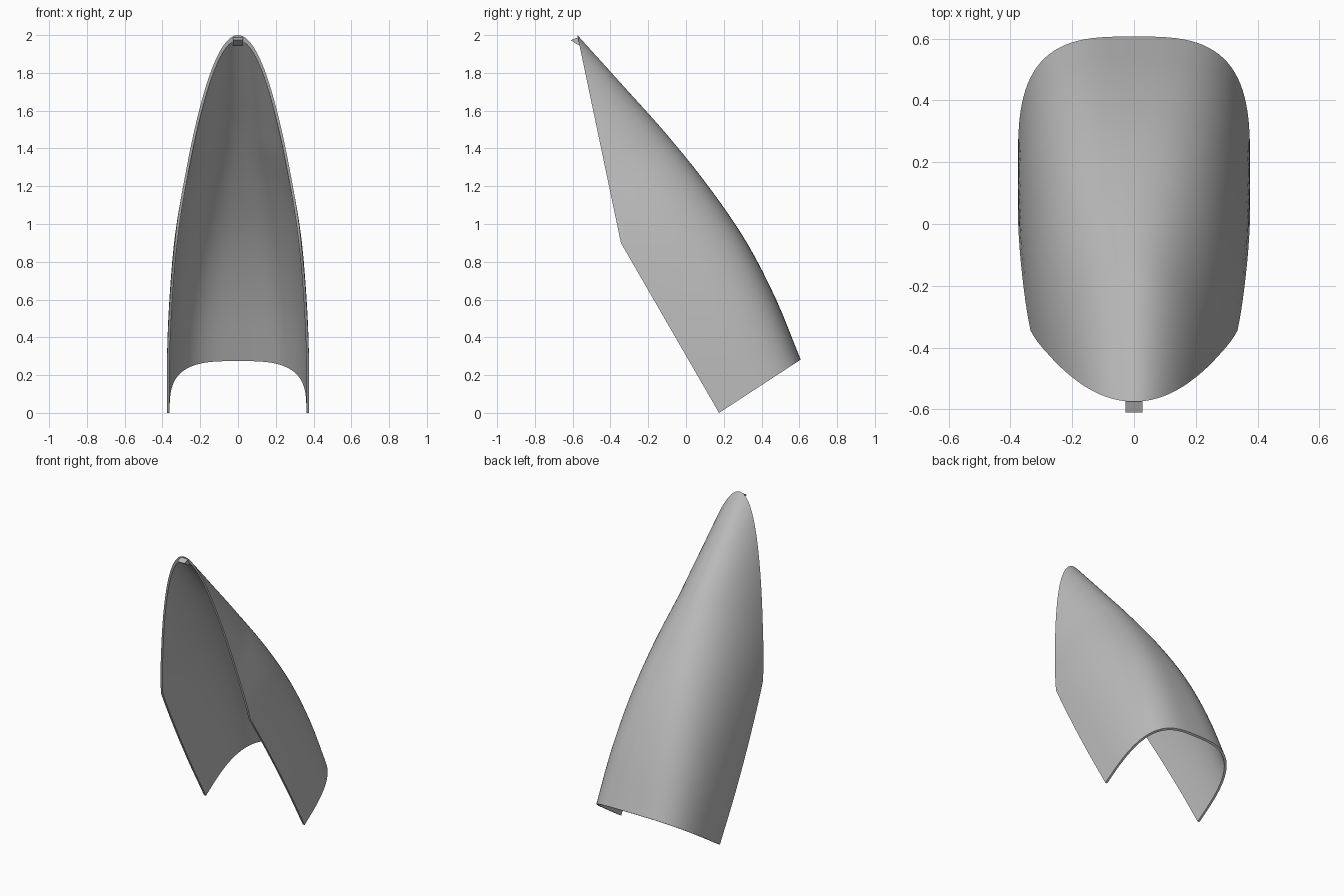
import bpy, bmesh, math
from mathutils import Vector

cube = bpy.data.objects.get("Cube")
if cube:
    bpy.data.objects.remove(cube, do_unlink=True)

grey = bpy.data.materials.new("mid_grey")
grey.use_nodes = True
colour = (0.5, 0.5, 0.5, 1)
grey.diffuse_color = colour
grey.node_tree.nodes["Principled BSDF"].inputs["Base Color"].default_value = colour

# Shell proportions along its tilted axis, at even steps
STEP = 0.35
HEIGHT = [0.515, 0.562, 0.578, 0.553, 0.50, 0.427, 0.352]
WIDTH = [0.376, 0.375, 0.361, 0.334, 0.285, 0.236, 0.19]
CORNER, TIP, CUT_SLOPE = 1.039, 2.107, 0.328
WALL = 0.014
ORIGIN = Vector((0, 0.175, 0))
AXIS = Vector((0, -0.5, 0.866))
UP = Vector((0, 0.866, 0.5))
BODY, NOSE, AROUND = 12, 28, 48


def smooth_value(table, u):
    """Catmull-Rom lookup with straight ends."""
    k = min(int(u / STEP), len(table) - 2)
    t = u / STEP - k
    b, c = table[k], table[k + 1]
    a = table[k - 1] if k else 2 * b - c
    d = table[k + 2] if k + 2 < len(table) else 2 * c - b
    return b + t * ((c - a) + t * ((2 * a - 5 * b + 4 * c - d) + t * (3 * b - a - 3 * c + d))) / 2


def station_list(end):
    back = [CORNER * i / BODY for i in range(BODY)]
    front = [CORNER + (end - CORNER) * (1 - (1 - i / NOSE) ** 2) for i in range(NOSE + 1)]
    return back + front


def make_layer(bm, inset):
    """Grid of superellipse arches, trimmed by the slanted front plane."""
    rows = []
    end = TIP - inset / 0.54
    for u in station_list(end):
        h = smooth_value(HEIGHT, u) - inset
        w = smooth_value(WIDTH, u) - inset
        n = 2 + 1.2 * max(0, 1 - u / 1.4)
        low = min(1, max(0, (u - CORNER) * CUT_SLOPE) / h)
        if u == end:
            low = 1
        start = math.asin(low ** (n / 2))
        row = []
        for j in range(AROUND + 1):
            a = start + (math.pi - 2 * start) * j / AROUND
            c, s = math.cos(a), max(0, math.sin(a))
            x = math.copysign(w * abs(c) ** (2 / n), c)
            v = h * s ** (2 / n)
            skew = 0.055 * v * max(0, 1 - u)
            row.append(bm.verts.new(ORIGIN + AXIS * (u + skew) + UP * v + Vector((x, 0, 0))))
        rows.append(row)
    for r, q in zip(rows, rows[1:]):
        for j in range(AROUND):
            bm.faces.new((r[j], r[j + 1], q[j + 1], q[j]))
    # Open border: left edge up to the tip, right edge down, rear arch
    return ([r[0] for r in rows] + [r[-1] for r in reversed(rows)]
            + list(reversed(rows[0]))[1:-1])


def finish(bm, name):
    bmesh.ops.remove_doubles(bm, verts=bm.verts, dist=0.00005)
    bmesh.ops.recalc_face_normals(bm, faces=bm.faces)
    mesh = bpy.data.meshes.new(name)
    bm.to_mesh(mesh)
    bm.free()
    mesh.materials.append(grey)
    obj = bpy.data.objects.new(name, mesh)
    bpy.context.collection.objects.link(obj)
    return obj


# Curved shell with a thin wall and flat rim
bm = bmesh.new()
outer = make_layer(bm, 0)
inner = make_layer(bm, WALL)
for i in range(len(outer)):
    k = (i + 1) % len(outer)
    bm.faces.new((outer[i], outer[k], inner[k], inner[i]))
shell = finish(bm, "curved_shell")
bpy.ops.object.select_all(action='DESELECT')
shell.select_set(True)
bpy.context.view_layer.objects.active = shell
bpy.ops.object.shade_smooth_by_angle(angle=math.radians(35))

# Small wedge catch at the tip
bm = bmesh.new()
profile = [(-0.61, 1.973), (-0.572, 1.988), (-0.545, 1.945), (-0.575, 1.95)]
sides = [[bm.verts.new((x, y, z)) for y, z in profile] for x in (-0.027, 0.027)]
for side in sides:
    bm.faces.new(side)
for i in range(len(profile)):
    k = (i + 1) % len(profile)
    bm.faces.new((sides[0][i], sides[0][k], sides[1][k], sides[1][i]))
finish(bm, "tip_catch")
